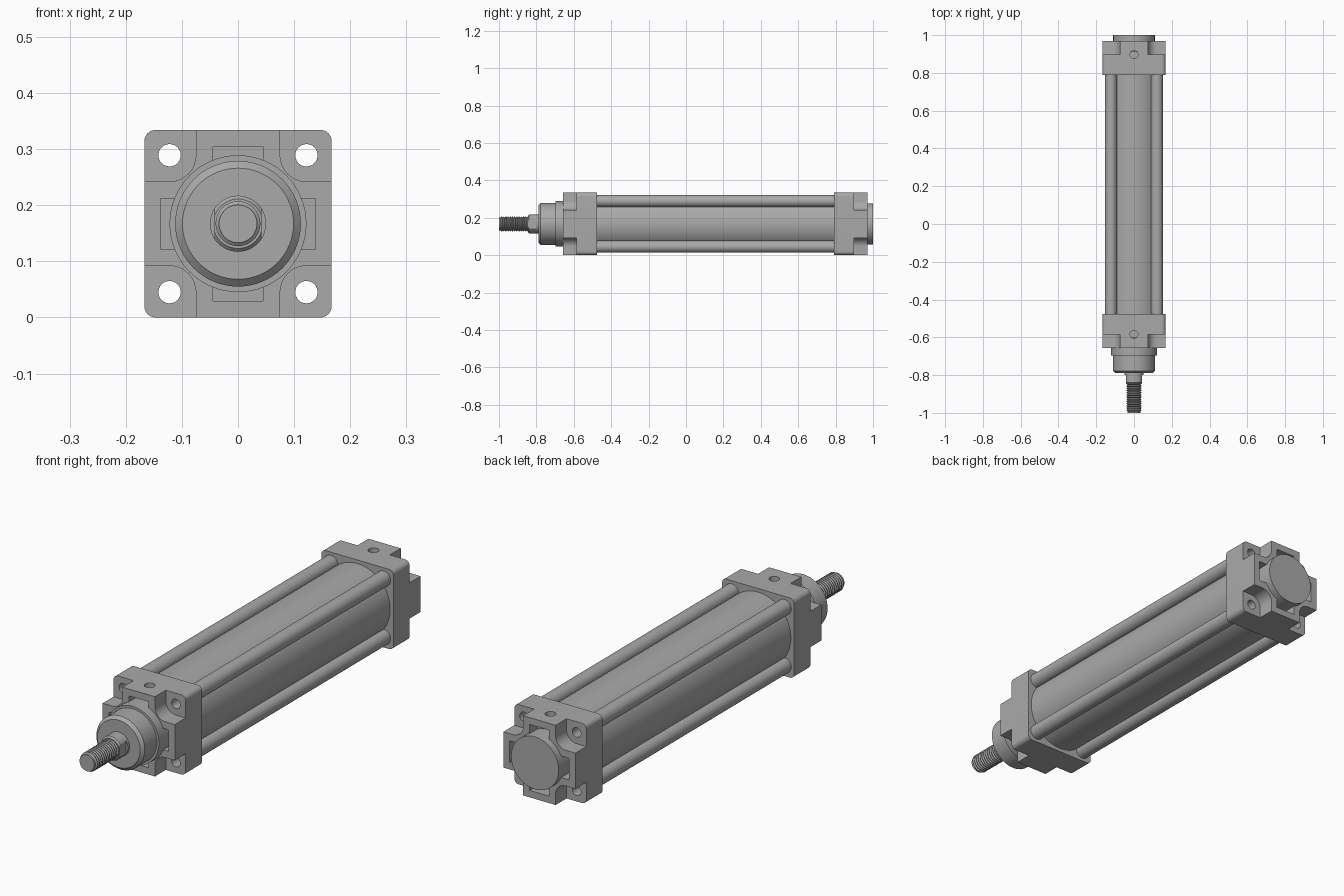
import bpy, bmesh, math
from mathutils import Matrix, Vector

if "Cube" in bpy.data.objects:
    bpy.data.objects.remove(bpy.data.objects["Cube"], do_unlink=True)

AXIS = 0.167      # height of the cylinder axis, also half the cap width
ROD = 0.122       # tie rod offset from the axis
FRONT, REAR = -0.657, 0.97
CAP = 0.18

grey = bpy.data.materials.new("metal grey")
grey.use_nodes = True
colour = (0.4, 0.4, 0.4, 1)
grey.diffuse_color = colour
grey.node_tree.nodes["Principled BSDF"].inputs["Base Color"].default_value = colour


def make(name, bm):
    bmesh.ops.recalc_face_normals(bm, faces=bm.faces)
    mesh = bpy.data.meshes.new(name)
    bm.to_mesh(mesh)
    bm.free()
    mesh.materials.append(grey)
    obj = bpy.data.objects.new(name, mesh)
    bpy.context.collection.objects.link(obj)
    return obj


def smooth(obj):
    bpy.ops.object.select_all(action='DESELECT')
    obj.select_set(True)
    bpy.context.view_layer.objects.active = obj
    bpy.ops.object.shade_smooth_by_angle(angle=math.radians(30))
    return obj


def lathe(name, profile, x=0, z=AXIS, sides=48, closed=False):
    """Turn a (radius, y) profile around an axis along y."""
    bm = bmesh.new()
    rings = []
    for r, y in profile:
        angles = [math.tau * i / sides for i in range(sides)]
        rings.append([bm.verts.new((x + r * math.cos(a), y, z + r * math.sin(a))) for a in angles])
    pairs = list(zip(rings, rings[1:]))
    if closed:
        pairs.append((rings[-1], rings[0]))
    else:
        bm.faces.new(rings[0])
        bm.faces.new(rings[-1])
    for a, b in pairs:
        for i in range(sides):
            j = (i + 1) % sides
            bm.faces.new((a[i], a[j], b[j], b[i]))
    return make(name, bm)


def block(name, low, high, radius=0, rounded=lambda p: True):
    """Box between two corners; chosen edges along y are rounded."""
    low, high = Vector(low), Vector(high)
    bm = bmesh.new()
    bmesh.ops.create_cube(bm, size=1)
    for v in bm.verts:
        v.co = Vector([(a + b) / 2 + c * (b - a) for a, b, c in zip(low, high, v.co)])
    if radius:
        edges = []
        for e in bm.edges:
            a, b = (v.co for v in e.verts)
            if abs(a.y - b.y) > 0.001 and rounded(a):
                edges.append(e)
        bmesh.ops.bevel(bm, geom=edges, offset=radius, segments=8, profile=0.5, affect='EDGES')
    return make(name, bm)


def boolean(obj, cutter, operation='DIFFERENCE'):
    """Apply a boolean and drop the cutter."""
    mod = obj.modifiers.new("cut", 'BOOLEAN')
    mod.operation, mod.solver, mod.object = operation, 'EXACT', cutter
    bpy.ops.object.select_all(action='DESELECT')
    obj.select_set(True)
    bpy.context.view_layer.objects.active = obj
    bpy.ops.object.modifier_apply(modifier=mod.name)
    bpy.data.objects.remove(cutter, do_unlink=True)


CORNERS = [(sx, sz) for sx in (-1, 1) for sz in (-1, 1)]


def end_cap(name, face, out):
    """Square cap with stepped corners, bolt holes, a cross pocket and a top port."""
    def span(start, stop):
        return sorted((face - out * start, face - out * stop))

    y0, y1 = span(0, CAP)
    cap = block(name, (-AXIS, y0, 0), (AXIS, y1, 2 * AXIS), 0.02)

    # Corner steps, rounded toward the axis
    y0, y1 = span(-0.05, 0.072)
    for sx, sz in CORNERS:
        xs = sorted((sx * 0.075, sx * 0.25))
        zs = sorted((AXIS + sz * 0.075, AXIS + sz * 0.25))
        inner = lambda p: abs(p.x) < 0.1 and abs(p.z - AXIS) < 0.1
        boolean(cap, block("cutter", (xs[0], y0, zs[0]), (xs[1], y1, zs[1]), 0.047, inner))

    # Bolt holes
    y0, y1 = span(-0.05, CAP + 0.05)
    for sx, sz in CORNERS:
        boolean(cap, lathe("cutter", [(0.02, y0), (0.02, y1)], sx * ROD, AXIS + sz * ROD, 24))

    # Cross pocket around the hub
    y0, y1 = span(-0.05, 0.05)
    for w, h in ((0.045, 0.138), (0.138, 0.045)):
        boolean(cap, block("cutter", (-w, y0, AXIS - h), (w, y1, AXIS + h)))

    # Port in the top
    bm = bmesh.new()
    bmesh.ops.create_cone(bm, cap_ends=True, segments=24, radius1=0.021, radius2=0.021, depth=0.16,
                          matrix=Matrix.Translation((0, face - out * 0.073, 2 * AXIS)))
    boolean(cap, make("cutter", bm))
    smooth(cap)


end_cap("front_cap", FRONT, -1)
end_cap("rear_cap", REAR, 1)

# Barrel and hollow tie rods between the caps
inner_front, inner_rear = FRONT + CAP, REAR - CAP
smooth(lathe("barrel", [(0.152, inner_front), (0.152, inner_rear)], sides=96))
for sx, sz in CORNERS:
    name = ("left" if sx > 0 else "right") + ("_upper" if sz > 0 else "_lower") + "_tie_rod"
    section = [(0.032, inner_front), (0.032, inner_rear), (0.02, inner_rear), (0.02, inner_front)]
    smooth(lathe(name, section, sx * ROD, AXIS + sz * ROD, 32, closed=True))

# Hubs on the two caps
smooth(lathe("rear_hub", [(0.11, REAR - 0.06), (0.11, 1.0)], sides=64))
smooth(lathe("front_hub", [(0.122, FRONT + 0.06), (0.122, -0.697), (0.112, -0.697),
                           (0.112, -0.777), (0.099, -0.789)], sides=64))

# Piston rod with wrench flats
smooth(lathe("rod_collar", [(0.05, -0.78), (0.05, -0.80)]))
flats = lathe("rod_flats", [(0.05, -0.799), (0.05, -0.839), (0.044, -0.845)])
boolean(flats, block("cutter", (-0.042, -0.9, 0), (0.042, -0.7, 2 * AXIS)), 'INTERSECT')
smooth(flats)

# Threaded rod tip
turns, start, stop = 13, -0.84, -0.992
pitch = (stop - start) / turns
thread = []
for i in range(turns):
    thread += [(0.034, start + i * pitch), (0.04, start + (i + 0.4) * pitch),
               (0.04, start + (i + 0.6) * pitch)]
thread += [(0.034, stop), (0.034, -1.0)]
smooth(lathe("threaded_tip", thread, sides=32))
